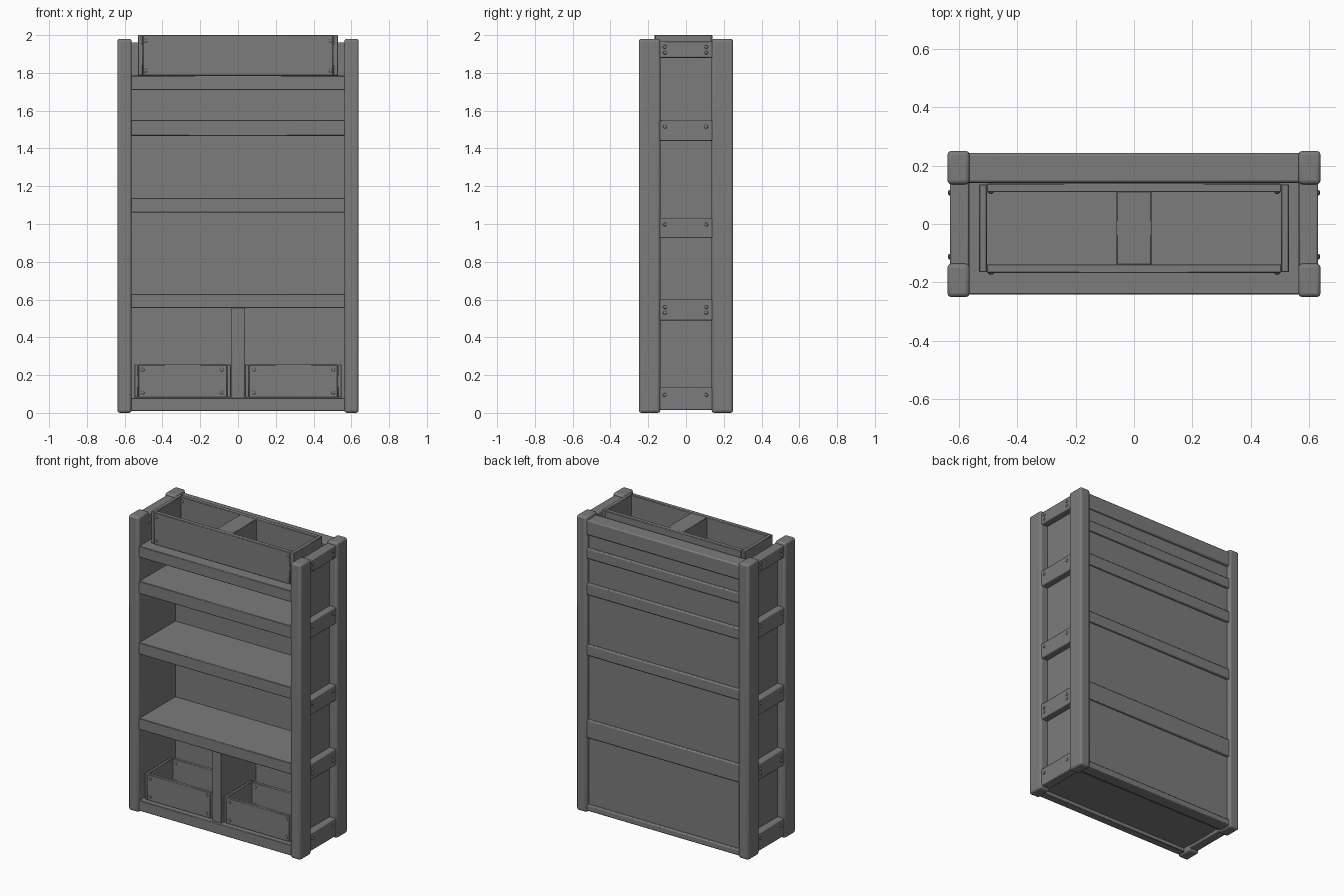
import bpy
import bmesh
from mathutils import Matrix

old = bpy.data.objects.get("Cube")
if old:
    bpy.data.objects.remove(old, do_unlink=True)

grey = bpy.data.materials.new("plain_grey")
grey.use_nodes = True
colour = (0.2, 0.2, 0.2, 1)
grey.diffuse_color = colour
grey.node_tree.nodes["Principled BSDF"].inputs["Base Color"].default_value = colour


def finish(name, bm, bevel=0.0, segments=2):
    mesh = bpy.data.meshes.new(name)
    bm.to_mesh(mesh)
    bm.free()
    mesh.materials.append(grey)
    obj = bpy.data.objects.new(name, mesh)
    bpy.context.collection.objects.link(obj)
    if bevel:
        mod = obj.modifiers.new("rounded_edges", "BEVEL")
        mod.width = bevel
        mod.segments = segments
    bpy.ops.object.select_all(action="DESELECT")
    obj.select_set(True)
    bpy.context.view_layer.objects.active = obj
    bpy.ops.object.shade_smooth_by_angle()


def box(name, x, y, z, bevel=0.004, segments=2):
    """Box from (low, high) ranges on each axis."""
    bm = bmesh.new()
    bmesh.ops.create_cube(bm, size=1)
    for v in bm.verts:
        for i, (low, high) in enumerate((x, y, z)):
            v.co[i] = low if v.co[i] < 0 else high
    finish(name, bm, bevel, segments)


def screw(name, location, axis):
    """Small domed screw head facing along the x or y axis."""
    bm = bmesh.new()
    bmesh.ops.create_uvsphere(bm, u_segments=10, v_segments=6, radius=0.01)
    scale = (0.7, 1, 1) if axis == "x" else (1, 0.6, 1)
    bmesh.ops.transform(bm, matrix=Matrix.Translation(location) @ Matrix.Diagonal((*scale, 1)), verts=bm.verts)
    finish(name, bm)


def span(side, near, far):
    return tuple(sorted((side * near, side * far)))


SIDES = (("left", 1), ("right", -1))

# Corner posts
for side, s in SIDES:
    for end, e in (("front", -1), ("back", 1)):
        box(f"{end}_{side}_post", span(s, 0.563, 0.639), span(e, 0.136, 0.25),
            (0.0, 1.98), 0.014, 3)

# Side rails, their screws and the recessed side panels
side_rails = ((0.015, 0.135), (0.49, 0.60), (0.925, 1.03), (1.44, 1.55), (1.88, 1.965))
double_screwed = (1, 4)
for side, s in SIDES:
    box(f"{side}_panel", span(s, 0.563, 0.585), (-0.16, 0.16), (0.03, 1.90), 0)
    for i, (low, high) in enumerate(side_rails):
        box(f"{side}_rail_{i}", span(s, 0.565, 0.63), (-0.15, 0.15), (low, high), 0.006)
        mid = (low + high) / 2
        heights = (mid - 0.015, mid + 0.015) if i in double_screwed else (mid + 0.02,)
        for z in heights:
            for y in (-0.112, 0.107):
                screw(f"{side}_rail_screw", (s * 0.631, y, z), "x")

# Shelves with a front and a back rail each
levels = {"bottom": (0.01, 0.08), "lower": (0.555, 0.63), "middle": (1.06, 1.138),
          "upper": (1.467, 1.55), "top": (1.71, 1.785)}
for name, (low, high) in levels.items():
    box(f"{name}_shelf", (-0.566, 0.566), (-0.2, 0.15), (high - 0.045, high), 0)
    box(f"{name}_front_rail", (-0.57, 0.57), (-0.241, -0.19), (low, high), 0.003, 1)
    if name == "lower":
        back = (0.50, 0.62)
    elif name == "bottom":
        back = (0.01, 0.05)
    else:
        back = (low - 0.008, high - 0.015)
    box(f"{name}_back_rail", (-0.57, 0.57), (0.16, 0.243), back, 0.006)
box("crown_back_rail", (-0.57, 0.57), (0.142, 0.243), (1.86, 1.96), 0.008)

# Back panel and lower divider
box("back_panel", (-0.57, 0.57), (0.141, 0.225), (0.02, 1.94), 0)
box("lower_divider", (-0.034, 0.034), (-0.225, 0.15), (0.075, 0.56), 0.004)


def bin_box(name, x, y, z, wall, end_wall):
    """Open box made from five boards, the ends covering the front and back."""
    (x0, x1), (y0, y1), (z0, z1) = x, y, z
    inner = (x0 + end_wall, x1 - end_wall)
    box(f"{name}_front", inner, (y0, y0 + wall), z, 0.003, 1)
    box(f"{name}_back", inner, (y1 - wall, y1), z, 0.003, 1)
    box(f"{name}_end_a", (x0, x0 + end_wall), (y0 + 0.003, y1 - 0.003), z, 0.003, 1)
    box(f"{name}_end_b", (x1 - end_wall, x1), (y0 + 0.003, y1 - 0.003), z, 0.003, 1)
    box(f"{name}_floor", (x0 + 0.01, x1 - 0.01), (y0 + 0.01, y1 - 0.01), (z0 + 0.002, z0 + 0.025), 0)


def bin_screws(name, xs, zs, ys):
    for x in xs:
        for z in zs:
            for y in ys:
                screw(f"{name}_screw", (x, y, z), "y")


# Two open bins in the lower bay
for side, s in SIDES:
    bin_box(f"{side}_bin", span(s, 0.038, 0.548), (-0.21, 0.085), (0.081, 0.255), 0.022, 0.02)
    bin_screws(f"{side}_bin", (s * 0.085, s * 0.505), (0.107, 0.228), (-0.21, 0.063))

# Top tray with two compartments
bin_box("top_tray", (-0.53, 0.53), (-0.168, 0.139), (1.786, 2.0), 0.03, 0.026)
box("tray_divider", (-0.06, 0.06), (-0.14, 0.112), (1.79, 1.999), 0.003, 1)
bin_screws("top_tray", (-0.49, 0.49), (1.812, 1.97), (-0.168, 0.109))
